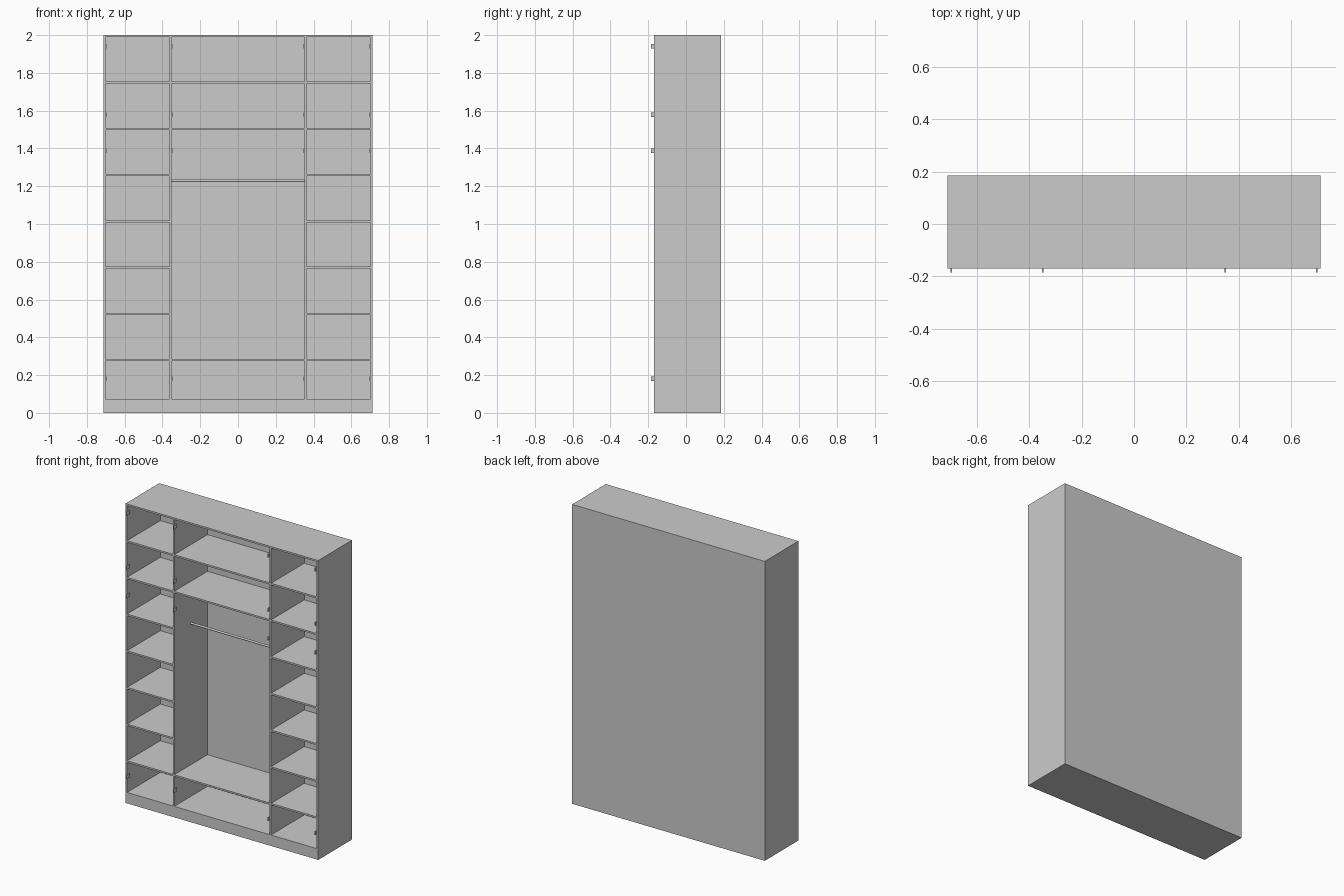
import bpy
from math import pi

if "Cube" in bpy.data.objects:
    bpy.data.objects.remove(bpy.data.objects["Cube"])

grey = bpy.data.materials.new("plain grey")
grey.use_nodes = True
GREY = (0.6, 0.6, 0.6, 1)
grey.diffuse_color = GREY
grey.node_tree.nodes["Principled BSDF"].inputs["Base Color"].default_value = GREY

HALF_W, HEIGHT = 0.712, 2.0
FRONT, BACK = -0.17, 0.185
BOARD, BACK_BOARD, FLOOR = 0.011, 0.004, 0.073
DIVIDER = 0.352                      # inner face of each divider
INNER = HALF_W - BOARD               # inner face of each side


def box(name, x0, x1, y0, y1, z0, z1):
    bpy.ops.mesh.primitive_cube_add(
        size=1, location=((x0 + x1) / 2, (y0 + y1) / 2, (z0 + z1) / 2))
    ob = bpy.context.object
    ob.name = name
    ob.scale = (x1 - x0, y1 - y0, z1 - z0)
    bpy.ops.object.transform_apply(location=False, rotation=False, scale=True)
    ob.data.materials.append(grey)
    return ob


# Carcass: one block with three open bays cut into it
carcass = box("carcass", -HALF_W, HALF_W, FRONT, BACK, 0, HEIGHT)
bays = {
    "right": (-INNER, -DIVIDER - BOARD),
    "centre": (-DIVIDER, DIVIDER),
    "left": (DIVIDER + BOARD, INNER),
}
for side, (x0, x1) in bays.items():
    cutter = box(side + "_bay_cutter", x0, x1, FRONT - 0.1, BACK - BACK_BOARD,
                 FLOOR, HEIGHT - BOARD)
    cutter.hide_render = True
    cut = carcass.modifiers.new("bay", "BOOLEAN")
    cut.operation, cut.solver, cut.object = "DIFFERENCE", "EXACT", cutter
    bpy.context.view_layer.objects.active = carcass
    bpy.ops.object.modifier_apply(modifier=cut.name)
    bpy.data.objects.remove(cutter)

# Shelves: seven in each side bay, three in the centre
for side, (x0, x1) in bays.items():
    for i in range(7):
        if side == "centre" and i not in (0, 5, 6):
            continue
        z = 0.279 + 0.245 * i
        box(f"{side}_shelf_{i + 1}", x0, x1, FRONT, BACK - BACK_BOARD,
            z - BOARD / 2, z + BOARD / 2)

# Hanging rail across the centre bay
bpy.ops.mesh.primitive_cylinder_add(
    vertices=24, radius=0.007, depth=2 * DIVIDER,
    location=(0, 0.007, 1.229), rotation=(0, pi / 2, 0))
rail = bpy.context.object
rail.name = "hanging_rail"
rail.data.materials.append(grey)
bpy.ops.object.shade_smooth_by_angle()

# Door hinges on the inner faces of the sides and dividers
for place, face in (("outer", INNER), ("inner", DIVIDER)):
    for side, s in (("left", 1), ("right", -1)):
        for i, z in enumerate((0.18, 1.387, 1.578, 1.94)):
            xs = sorted((s * face, s * (face - 0.006)))
            box(f"{side}_{place}_hinge_{i + 1}", *xs, -0.185, FRONT + 0.02,
                z - 0.012, z + 0.012)
